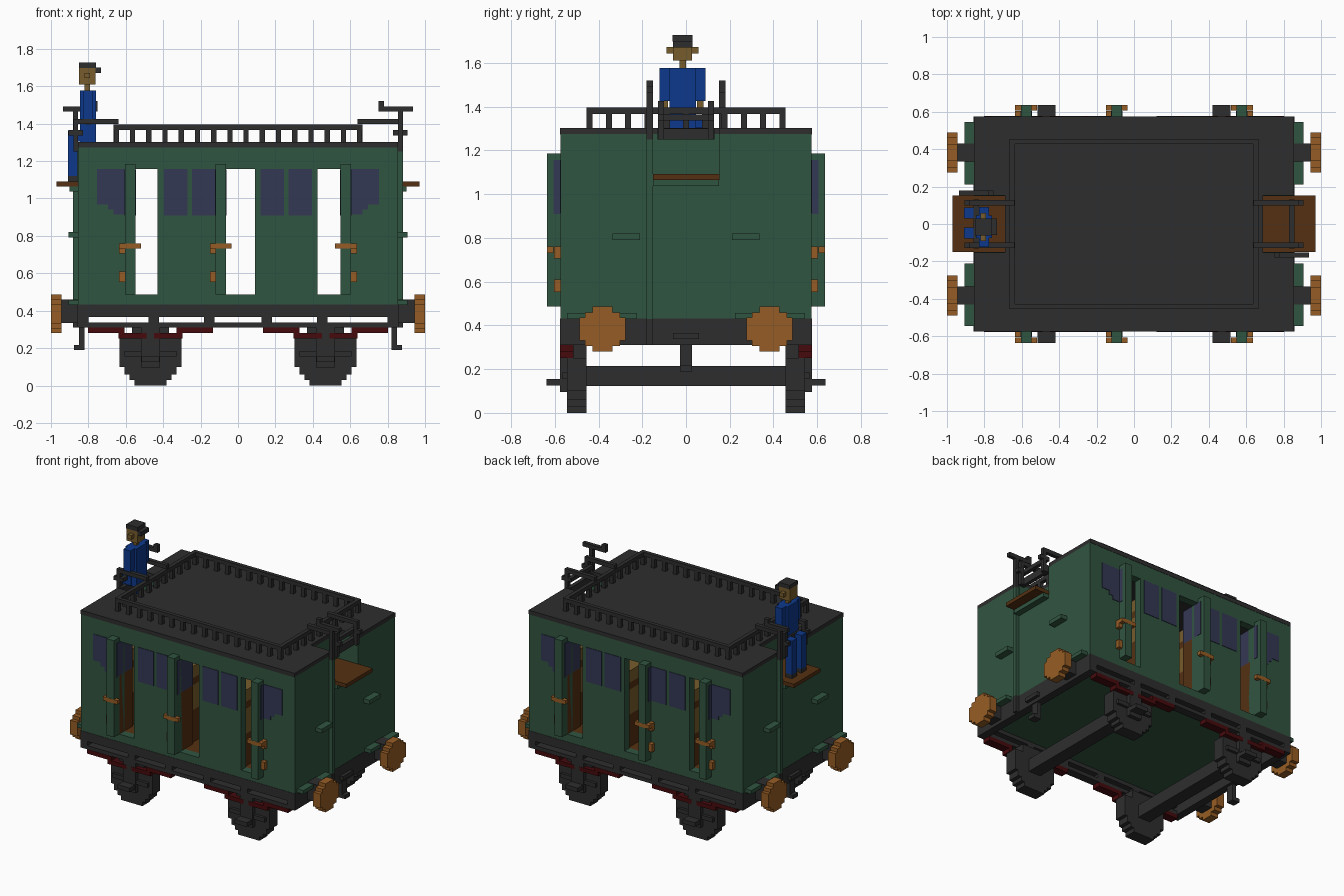
import bpy, bmesh
from mathutils import Matrix, Vector

if "Cube" in bpy.data.objects:
    bpy.data.objects.remove(bpy.data.objects["Cube"])


def material(name, rgb):
    m = bpy.data.materials.new(name)
    m.use_nodes = True
    m.diffuse_color = (*rgb, 1)
    m.node_tree.nodes["Principled BSDF"].inputs["Base Color"].default_value = (*rgb, 1)
    return m


GREEN = material("carriage green", (0.030, 0.089, 0.051))
DARK = material("charcoal", (0.027, 0.027, 0.027))
ORANGE = material("brass orange", (0.305, 0.108, 0.018))
BROWN = material("wood brown", (0.090, 0.030, 0.006))
BLUE = material("uniform blue", (0.004, 0.040, 0.262))
NAVY = material("window navy", (0.034, 0.040, 0.089))
TAN = material("tan", (0.181, 0.107, 0.025))
RED = material("dark red", (0.061, 0.003, 0.004))


# Box symmetry helpers: a box is (x0, x1, y0, y1, z0, z1)
def mx(boxes):
    return boxes + [(-b[1], -b[0], *b[2:]) for b in boxes]


def my(boxes):
    return boxes + [(b[0], b[1], -b[3], -b[2], b[4], b[5]) for b in boxes]


def turn(boxes):
    return boxes + [(-b[1], -b[0], -b[3], -b[2], b[4], b[5]) for b in boxes]


def finish(name, bm, mat):
    me = bpy.data.meshes.new(name)
    bm.to_mesh(me)
    bm.free()
    me.materials.append(mat)
    bpy.context.collection.objects.link(bpy.data.objects.new(name, me))


def part(name, mat, boxes):
    bm = bmesh.new()
    for x0, x1, y0, y1, z0, z1 in boxes:
        mid = Vector((x0 + x1, y0 + y1, z0 + z1)) / 2
        size = (x1 - x0, y1 - y0, z1 - z0, 1)
        bmesh.ops.create_cube(bm, size=1, matrix=Matrix.Translation(mid) @ Matrix.Diagonal(size))
    finish(name, bm, mat)


def stepped_disc(name, mat, rows, centre, axis, a, b):
    """Extrude a stepped round outline; rows are (z0, z1, half width)."""
    right = [p for z0, z1, h in rows for p in ((h, z0), (h, z1))]
    outline = right + [(-h, z) for h, z in reversed(right)]
    bm = bmesh.new()
    if axis == "x":
        verts = [bm.verts.new((a, centre + h, z)) for h, z in outline]
        shift = (b - a, 0, 0)
    else:
        verts = [bm.verts.new((centre + h, a, z)) for h, z in outline]
        shift = (0, b - a, 0)
    face = bm.faces.new(verts)
    ext = bmesh.ops.extrude_face_region(bm, geom=[face], use_keep_orig=True)
    bmesh.ops.translate(bm, vec=shift, verts=[g for g in ext["geom"] if isinstance(g, bmesh.types.BMVert)])
    bmesh.ops.recalc_face_normals(bm, faces=bm.faces)
    finish(name, bm, mat)


# Body shell: side walls with three open doorways
walls = [(-0.855, 0.855, 0.515, 0.573, 0.43, 0.487), (-0.855, 0.855, 0.515, 0.573, 1.157, 1.275)]
spans = [(-0.855, -0.548), (-0.43, -0.065), (0.09, 0.425), (0.548, 0.855)]
walls += [(a, b, 0.515, 0.573, 0.487, 1.157) for a, b in spans]
part("side_walls", GREEN, my(walls))

# End walls, with a lookout niche open to the roof
ends = my([(0.80, 0.855, 0.15, 0.515, 0.43, 1.275), (0.69, 0.80, 0.15, 0.18, 1.04, 1.275)])
ends += [(0.80, 0.855, -0.15, 0.15, 0.43, 1.065), (0.66, 0.69, -0.18, 0.18, 1.04, 1.275),
         (0.855, 0.90, -0.15, 0.15, 1.037, 1.065)]
part("end_walls", GREEN, mx(ends))
part("lookout_platform", BROWN, mx([(0.69, 0.97, -0.15, 0.153, 1.065, 1.092)]))
part("underfloor", GREEN, [(-0.80, 0.80, -0.52, 0.52, 0.395, 0.45)])
part("floor", BROWN, [(-0.80, 0.80, -0.515, 0.515, 0.45, 0.487)])

# Compartment seats and partitions
seats = [(-0.79, -0.56), (-0.42, -0.08), (0.10, 0.415), (0.56, 0.79)]
part("seat_wood", BROWN, [(a, b, -0.515, 0.515, *z) for a, b in seats for z in ((0.487, 0.72), (0.90, 0.95))])
part("seat_cushions", TAN, [(a, b, -0.515, 0.515, 0.72, 0.90) for a, b in seats]
     + [(a, b, -0.515, 0.515, 0.95, 1.035) for a, b in seats])

# Open doors, with glazing, inner panels and handles
doors = [(-0.605, -0.548, -1), (-0.121, -0.065, -1), (0.548, 0.605, 1)]
door, glass, inner, pane, brass = [], [], [], [], []
for a, b, s in doors:
    door.append((a, b, 0.573, 0.635, 0.487, 1.185))
    glass.append((a - 0.003, b + 0.003, 0.574, 0.605, 0.91, 1.155))
    inner.append((a, b, 0.42, 0.573, 0.487, 0.91))
    pane.append((a, b, 0.42, 0.572, 0.91, 1.157))
    brass.append((a - 0.03, b + 0.03, 0.606, 0.636, 0.732, 0.76))
    c, d = (a - 0.03, a) if s < 0 else (b, b + 0.03)
    brass += [(c, d, 0.573, 0.603, 0.553, 0.61), (c, d, 0.573, 0.603, 0.705, 0.76)]
part("open_doors", GREEN, my(door))
part("door_glass", NAVY, my(glass))
part("door_inner_panels", BROWN, my(inner))
part("door_inner_glass", NAVY, my(pane))
part("door_handles", ORANGE, my(brass))

# Side windows, the outer ones with stepped lower corners
panes = [(a, a + 0.126, 0.568, 0.577, 0.91, 1.157) for a in (0.12, 0.27)]
panes += [(a, b, 0.568, 0.577, z, 1.157) for a, b, z in
          ((0.605, 0.665, 0.913), (0.665, 0.694, 0.941), (0.694, 0.755, 0.969))]
part("side_windows", NAVY, my(mx(panes)))

# Roof with cut-outs above the niches
part("roof", DARK, [(-0.69, 0.69, -0.575, 0.575, 1.272, 1.302)]
     + my(mx([(0.69, 0.855, 0.153, 0.575, 1.272, 1.302)])))

# Roof railing
rail = my([(-0.665, 0.665, 0.427, 0.455, 1.367, 1.395)]) + mx([(0.637, 0.665, -0.455, 0.455, 1.367, 1.395)])
for i in range(16):
    x = (i - 7.5) * 0.0867
    rail += my([(x - 0.014, x + 0.014, 0.427, 0.455, 1.30, 1.37)])
for i in range(1, 10):
    y = (i - 5) * 0.0882
    rail += mx([(0.637, 0.665, y - 0.014, y + 0.014, 1.30, 1.37)])
part("roof_railing", DARK, rail)

# Guard rails around the lookouts
guard = my([(0.64, 0.88, 0.10, 0.128, 1.397, 1.425), (0.855, 0.88, 0.10, 0.128, 1.25, 1.40),
            (0.88, 0.905, 0.10, 0.128, 1.337, 1.365)])
guard += [(0.83, 0.857, -0.13, 0.13, 1.25, 1.30), (0.83, 0.857, -0.128, 0.128, 1.337, 1.365)]
part("lookout_guards", DARK, mx(guard))

# Brake shafts and cranks, one on each end
part("brake_shaft", GREEN, turn([(0.855, 0.882, -0.18, -0.152, 0.43, 1.25)]))
part("brake_crank", DARK, turn([(0.855, 0.882, -0.18, -0.152, 1.25, 1.47), (0.75, 0.935, -0.18, -0.152, 1.465, 1.493),
                                (0.75, 0.78, -0.18, -0.152, 1.49, 1.52), (0.855, 0.882, -0.18, -0.152, 0.31, 0.43)]))
part("end_footsteps", GREEN, my(mx([(0.855, 0.905, 0.21, 0.335, 0.79, 0.82), (0.855, 0.905, 0.225, 0.545, 0.43, 0.457)])))

# Chassis frame with slotted sides
frame = [(-0.857, 0.857, 0.515, 0.575, 0.367, 0.432), (-0.857, 0.857, 0.515, 0.575, 0.31, 0.337)]
frame += [(x - 0.028, x + 0.028, 0.515, 0.575, 0.33, 0.37) for x in (-0.45, -0.154, 0.154, 0.45)]
part("side_frames", DARK, my(frame))
part("end_beams", DARK, mx([(0.80, 0.857, -0.575, 0.575, 0.31, 0.432), (0.857, 0.88, -0.06, 0.06, 0.337, 0.365)]))
part("coupling_hooks", DARK, mx([(0.82, 0.85, -0.028, 0.028, 0.19, 0.32), (0.82, 0.877, -0.028, 0.028, 0.19, 0.217)]))

# Wheels, axles, axle boxes and springs
WHEEL = [(0, 0.03, 0.085), (0.03, 0.058, 0.112), (0.058, 0.10, 0.14), (0.10, 0.252, 0.165), (0.252, 0.31, 0.10)]
boxes, springs, axles = [], [], []
for x in (-0.468, 0.468):
    for side, label in ((-1, "front"), (1, "back")):
        stepped_disc(f"wheel_{label}", DARK, WHEEL, x, "y", side * 0.455, side * 0.545)
    axles.append((x - 0.048, x + 0.048, -0.46, 0.46, 0.122, 0.215))
    boxes += [(x - 0.048, x + 0.048, 0.54, 0.637, 0.125, 0.155), (x - 0.14, x + 0.14, 0.54, 0.565, 0.155, 0.185),
              (x - 0.05, x + 0.05, 0.54, 0.575, 0.095, 0.31)]
    for s in (-1, 1):
        for a, b, z in ((0.02, 0.17, 0.25), (0.14, 0.335, 0.28)):
            lo, hi = sorted((x + s * a, x + s * b))
            springs.append((lo, hi, 0.515, 0.577, z, z + 0.03))
part("axles", DARK, axles)
part("axle_boxes", DARK, my(boxes))
part("leaf_springs", RED, my(springs))

# Buffers
BUFFER = [(0.28, 0.306, 0.045), (0.306, 0.332, 0.08), (0.332, 0.435, 0.106), (0.435, 0.46, 0.08), (0.46, 0.486, 0.045)]
for sx in (-1, 1):
    for y in (-0.382, 0.382):
        stepped_disc("buffer_plate", ORANGE, BUFFER, y, "x", sx * 0.943, sx * 1.0)
part("buffer_shafts", DARK, my(mx([(0.85, 0.945, 0.335, 0.43, 0.335, 0.46)])))

# Seated guard on one lookout
part("guard_torso", BLUE, [(-0.845, -0.76, -0.075, 0.045, 1.30, 1.577), (-0.83, -0.775, -0.122, -0.07, 1.425, 1.577),
                           (-0.83, -0.775, 0.04, 0.09, 1.425, 1.577)])
part("guard_legs", BLUE, [(-0.91, -0.80, a, a + 0.058, 1.305, 1.363) for a in (-0.078, 0.03)]
     + [(-0.91, -0.857, a, a + 0.058, 1.12, 1.31) for a in (-0.078, 0.03)])
part("guard_shoes", DARK, [(-0.91, -0.857, a, a + 0.058, 1.09, 1.12) for a in (-0.078, 0.03)])
part("guard_hands", TAN, [(-0.815, -0.787, a, a + 0.03, 1.395, 1.427) for a in (-0.112, 0.05)])
part("guard_head", TAN, [(-0.82, -0.79, -0.03, 0.0, 1.57, 1.615), (-0.85, -0.762, -0.06, 0.028, 1.61, 1.70),
                         (-0.82, -0.79, -0.09, 0.058, 1.643, 1.672)])
part("guard_cap", DARK, [(-0.85, -0.76, -0.062, 0.03, 1.698, 1.728), (-0.765, -0.733, -0.06, 0.03, 1.67, 1.70)])
